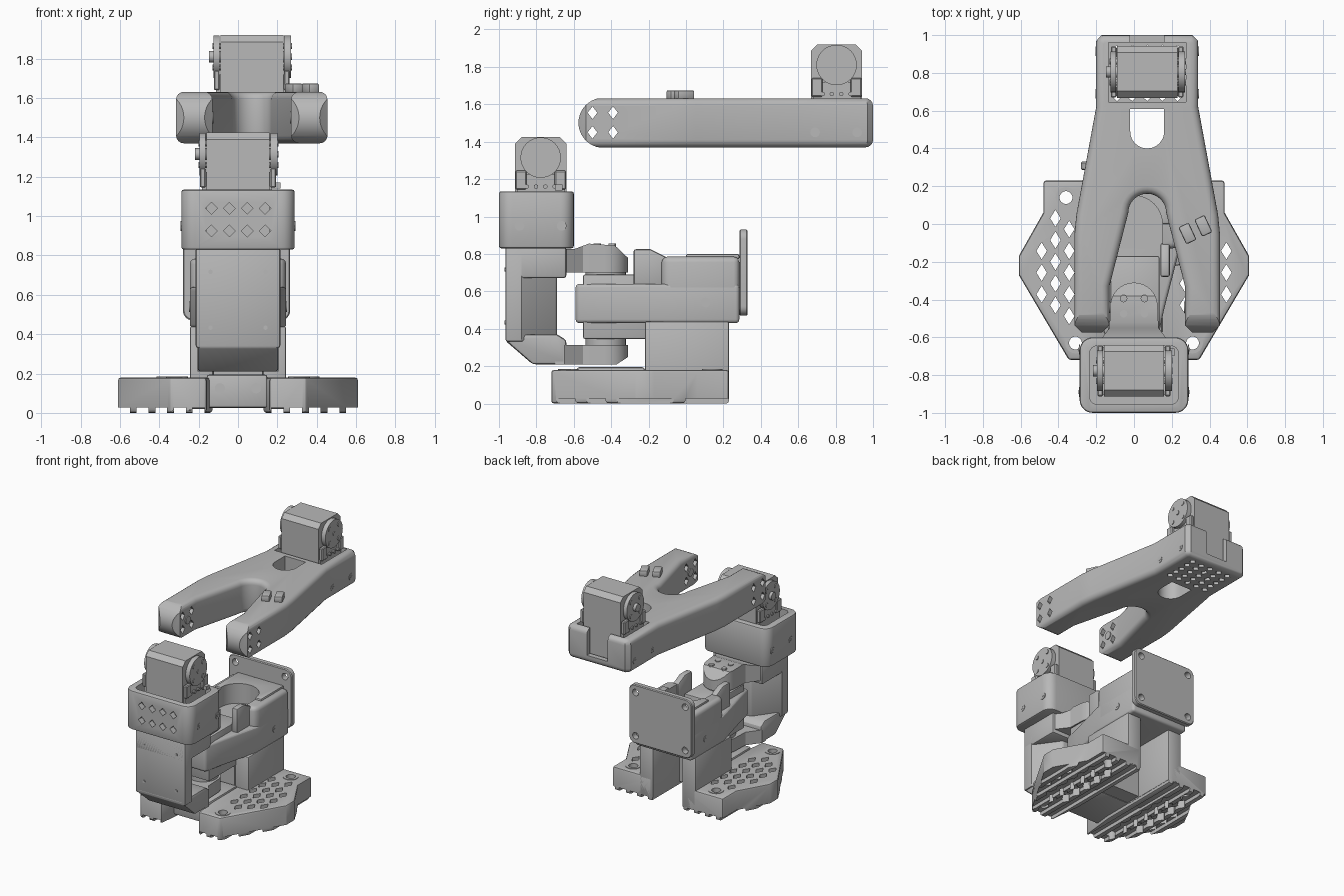
import bpy, bmesh, math
from mathutils import Matrix, Vector

if "Cube" in bpy.data.objects:
    bpy.data.objects.remove(bpy.data.objects["Cube"])

GREY = bpy.data.materials.new("printed_grey")
GREY.diffuse_color = (0.48, 0.48, 0.48, 1)
GREY.use_nodes = True
GREY.node_tree.nodes["Principled BSDF"].inputs["Base Color"].default_value = GREY.diffuse_color


def finish(name, bm, bevel=0.0, seg=3):
    bmesh.ops.recalc_face_normals(bm, faces=bm.faces)
    me = bpy.data.meshes.new(name)
    bm.to_mesh(me)
    bm.free()
    ob = bpy.data.objects.new(name, me)
    bpy.context.collection.objects.link(ob)
    me.materials.append(GREY)
    if bevel:
        m = ob.modifiers.new("bevel", 'BEVEL')
        m.width, m.segments, m.limit_method, m.angle_limit = bevel, seg, 'ANGLE', math.radians(40)
        bake(ob)
    return ob


def bake(ob):
    bpy.context.view_layer.objects.active = ob
    for m in list(ob.modifiers):
        bpy.ops.object.modifier_apply(modifier=m.name)


def boolean(ob, tool, op='DIFFERENCE'):
    m = ob.modifiers.new("bool", 'BOOLEAN')
    m.operation, m.object, m.solver = op, tool, 'EXACT'
    bake(ob)
    bpy.data.objects.remove(tool)


def add_stack(bm, rings):
    """Skin a closed solid through rings of equal point count."""
    rows = [[bm.verts.new(p) for p in r] for r in rings]
    n = len(rows[0])
    faces = [bm.faces.new(rows[0][::-1]), bm.faces.new(rows[-1])]
    for lo, hi in zip(rows, rows[1:]):
        faces += [bm.faces.new((lo[i], lo[(i + 1) % n], hi[(i + 1) % n], hi[i])) for i in range(n)]
    bmesh.ops.recalc_face_normals(bm, faces=faces)


def add_prism(bm, pts, a, b, axis='z'):
    """Extrude a 2D outline from a to b along an axis (z: xy, x: yz, y: xz)."""
    place = {'z': lambda p, t: (p[0], p[1], t), 'x': lambda p, t: (t, p[0], p[1]),
             'y': lambda p, t: (p[0], t, p[1])}[axis]
    add_stack(bm, [[place(p, t) for p in pts] for t in (a, b)])


def prism(name, pts, a, b, axis='z', bevel=0.0, seg=3):
    bm = bmesh.new()
    add_prism(bm, pts, a, b, axis)
    return finish(name, bm, bevel, seg)


def inset(pts, d):
    """Move a counter-clockwise outline inward by d with mitred corners."""
    out = []
    for i, p in enumerate(pts):
        p = Vector(p)
        e0, e1 = (p - Vector(pts[i - 1])).normalized(), (Vector(pts[(i + 1) % len(pts)]) - p).normalized()
        n0, n1 = Vector((-e0.y, e0.x)), Vector((-e1.y, e1.x))
        out.append(tuple(p + (n0 + n1) * (d / (1 + n0.dot(n1)))))
    return out


def rect(x0, x1, y0, y1):
    return [(x0, y0), (x1, y0), (x1, y1), (x0, y1)]


def arc(cx, cy, r, a0, a1, n=12):
    ang = [math.radians(a0 + (a1 - a0) * i / n) for i in range(n + 1)]
    return [(cx + r * math.cos(a), cy + r * math.sin(a)) for a in ang]


def circle(cx, cy, r, n=24):
    return arc(cx, cy, r, 0, 360, n)[:-1]


def diamond(cx, cy, rx, ry):
    return [(cx + rx, cy), (cx, cy + ry), (cx - rx, cy), (cx, cy - ry)]


def round_rect(x0, x1, y0, y1, r):
    return (arc(x1 - r, y1 - r, r, 0, 90, 6) + arc(x0 + r, y1 - r, r, 90, 180, 6)
            + arc(x0 + r, y0 + r, r, 180, 270, 6) + arc(x1 - r, y0 + r, r, 270, 360, 6))


def cut(ob, shapes):
    """Subtract a list of disjoint (outline, a, b, axis) prisms."""
    bm = bmesh.new()
    for s in shapes:
        add_prism(bm, *s)
    boolean(ob, finish("cutter", bm))


def screw(name, x, y, z, axis):
    c = {'x': (y, z), 'y': (x, z), 'z': (x, y)}[axis]
    t = {'x': x, 'y': y, 'z': z}[axis]
    prism(name, circle(*c, 0.026, 16), t - 0.003, t + 0.003, axis)
    prism(name + "_socket", circle(*c, 0.011, 6), t - 0.005, t + 0.005, axis)


def horn(name, c, t0, t1, axis, r=0.108):
    """Round output disc with its small fixing bolts."""
    prism(name, circle(*c, r, 32), t0, t1, axis)
    for i in range(5):
        d = 0 if i == 4 else r * 0.72
        a = math.radians(45 + 90 * i)
        prism(name + "_bolt", circle(c[0] + d * math.cos(a), c[1] + d * math.sin(a), 0.016, 12),
              t0 - 0.005, t1 + 0.005, axis)


def servo(name, cx, cy, top, bottom):
    """Upright motor with side discs, lower flanges and connector pins."""
    y0, y1, zc = cy - 0.137, cy + 0.137, top - 0.11
    prism(name + "_body", [(y0, bottom), (y1, bottom), (y1, top - 0.035), (y1 - 0.035, top),
                           (y0 + 0.035, top), (y0, top - 0.035)], cx - 0.16, cx + 0.16, 'x')
    prism(name + "_case", rect(y0 + 0.01, y1 - 0.01, bottom, top - 0.2), cx - 0.182, cx + 0.172, 'x')
    horn(name + "_disc_right", (cy, zc), cx + 0.165, cx + 0.2, 'x')
    horn(name + "_disc_left", (cy, zc), cx - 0.195, cx - 0.165, 'x')
    prism(name + "_shaft_stub", circle(cy, zc, 0.03), cx - 0.218, cx + 0.17, 'x')
    for s in (-1, 1):
        for k in (-1, 1):
            prism(name + "_lug", rect(cy + k * 0.105 - 0.03, cy + k * 0.105 + 0.03, top - 0.28, top - 0.18),
                  cx + s * 0.178 - 0.015, cx + s * 0.178 + 0.015, 'x', 0.006, 1)
        for k in range(4):
            prism(name + "_pin", circle(cy - 0.075 + 0.05 * k, top - 0.265, 0.012, 10),
                  cx + s * 0.18 - 0.012, cx + s * 0.18 + 0.012, 'x')


# Base: two perforated wings with ridged undersides
wing = [(0.13, 0.23), (0.48, 0.23), (0.48, 0.06), (0.61, -0.17), (0.61, -0.27), (0.345, -0.72), (0.16, -0.72), (0.13, -0.45)]
for side, s in (("left", -1), ("right", 1)):
    ob = prism("base_wing_" + side, [(s * x, y) for x, y in wing], 0, 0.18, 'z', 0.015, 2)
    holes = [(0.36, 0.14), (0.31, -0.63)]
    cut(ob, [(rect(s * x - 0.03, s * x + 0.03, -0.9, 0.4), -0.05, 0.028, 'z')
             for x in [0.2 + 0.095 * i for i in range(5)]])
    shapes = [(circle(s * x, y, 0.035), -0.1, 0.3, 'z') for x, y in holes]
    for i in range(5):
        for j in range(9):
            x, y = 0.27 + 0.073 * i, -0.66 + 0.115 * j + (0.0575 if i % 2 else 0)
            limit = min(0.61, 0.61 + (y + 0.27) * 0.589, 0.61 - (y + 0.17) * 0.565)
            if x < limit - 0.055 and y < 0.17 and all(math.hypot(x - a, y - b) > 0.115 for a, b in holes):
                shapes.append((diamond(s * x, y, 0.028, 0.045), -0.1, 0.3, 'z'))
    cut(ob, shapes)
    for x, y in holes:
        rim = prism("base_screw_rim", circle(s * x, y, 0.055), 0.17, 0.184)
        cut(rim, [(circle(s * x, y, 0.034), 0.1, 0.3, 'z')])
    prism("base_pillar_" + side, rect(*sorted((s * 0.125, s * 0.245)), -0.22, 0.23), 0.02, 0.44, 'z', 0.012, 2)
    screw("base_screw", s * 0.092, -0.585, 0.125, 'y')
prism("base_bridge", rect(-0.16, 0.15, -0.585, -0.22), 0.025, 0.195, 'z', 0.015, 2)
prism("base_motor", rect(-0.125, 0.125, -0.22, -0.1), 0.03, 0.44)

# Shoulder bracket: tapered tray with a taller rear box
prism("shoulder_tray", [(-0.13, -0.59), (0.13, -0.59), (0.16, -0.45), (0.245, -0.12), (0.245, 0.285),
                        (-0.245, 0.285), (-0.245, -0.12), (-0.16, -0.45)], 0.43, 0.64, 'z', 0.02)
box = prism("shoulder_box", [(-0.23, -0.13), (0.23, -0.13), (0.245, -0.08), (0.245, 0.285), (-0.245, 0.285),
                             (-0.245, -0.08)], 0.5, 0.785, 'z', 0.03)
cut(box, [(arc(0, 0, 0.15, 0, 180, 16) + [(-0.15, -0.2), (0.15, -0.2)], 0.645, 0.9, 'z')])
for s in (-1, 1):
    prism("shoulder_cheek", [(-0.28, 0.63), (-0.1, 0.63), (-0.1, 0.78), (-0.19, 0.825), (-0.28, 0.825)],
          s * 0.165 - 0.025, s * 0.165 + 0.025, 'x', 0.012, 2)
    screw("shoulder_screw", s * 0.245, 0.105, 0.54, 'x')
cap = prism("shoulder_rear_cap", rect(-0.2, 0.2, 0.0, 0.285), 0.77, 0.8, 'z', 0.01, 2)
cut(cap, [(circle(0, 0, 0.15, 32), 0.7, 0.9, 'z')])
prism("shoulder_motor", rect(-0.125, 0.135, -0.55, -0.17), 0.345, 0.69, 'z', 0.01, 2)
horn("shoulder_disc_top", (0, -0.43), 0.68, 0.725, 'z')
horn("shoulder_disc_bottom", (0, -0.43), 0.305, 0.35, 'z')

# Rear mounting plate with four corner holes
plate = prism("mounting_plate", round_rect(-0.28, 0.265, 0.47, 0.93, 0.05), 0.285, 0.33, 'y', 0.006, 1)
cut(plate, [(circle(-0.008 + a * 0.215, 0.7 + b * 0.17, 0.026, 16), 0.2, 0.4, 'y') for a in (-1, 1) for b in (-1, 1)])

# C-shaped yoke: spine, upper and lower arms
prism("yoke_spine", [(-0.215, -0.965), (0.215, -0.965), (0.215, -0.88), (0.08, -0.69), (-0.08, -0.69),
                     (-0.215, -0.88)], 0.33, 0.84, 'z', 0.012, 2)
prism("yoke_top", rect(-0.965, -0.64, 0.67, 0.84), -0.215, 0.215, 'x', 0.015, 2)
prism("yoke_foot", [(-0.965, 0.37), (-0.965, 0.335), (-0.82, 0.21), (-0.64, 0.21), (-0.64, 0.34), (-0.69, 0.37)],
      -0.205, 0.205, 'x', 0.015, 2)
arm_plan = [(-0.205, -0.7), (-0.205, -0.65), (-0.13, -0.55)] + arc(0, -0.435, 0.125, 180, 0, 16) + \
           [(0.13, -0.55), (0.205, -0.65), (0.205, -0.7)]
for nm, prof in (("yoke_arm_upper", [(-0.72, 0.7), (-0.28, 0.7), (-0.28, 0.75), (-0.38, 0.845), (-0.52, 0.855),
                                     (-0.6, 0.825), (-0.72, 0.825)]),
                 ("yoke_arm_lower", [(-0.72, 0.21), (-0.37, 0.21), (-0.3, 0.255), (-0.3, 0.312), (-0.72, 0.312)])):
    ob = prism(nm, arm_plan, 0.1, 1)
    boolean(ob, prism("tool", prof, -0.4, 0.4, 'x'), 'INTERSECT')
for a in (-1, 1):
    for b in (-1, 1):
        prism("yoke_arm_bolt", circle(a * 0.055, -0.435 + b * 0.04, 0.02, 12), 0.83, 0.857)
        prism("spine_rivet", circle(a * 0.14, 0.575 + b * 0.142, 0.011, 12), -0.97, -0.96, 'y')

# Elbow motor holder with diamond vents
holder = prism("motor_holder", round_rect(-0.288, 0.288, -1.0, -0.6, 0.07), 0.83, 1.135, 'z', 0.012, 2)
cut(holder, [(round_rect(-0.235, 0.235, -0.955, -0.645, 0.04), 0.87, 1.3, 'z')])
cut(holder, [(diamond(-0.135 + 0.091 * i, z, 0.03, 0.03), -1.1, -0.93, 'y') for i in range(4) for z in (0.925, 1.04)])
for s in (-1, 1):
    for y in (-0.89, -0.665):
        screw("holder_screw", s * 0.288, y, 0.95, 'x')
servo("elbow_motor", 0.0, -0.777, 1.425, 0.86)
prism("elbow_cable_plug", rect(0.17, 0.215, -0.7, -0.66), 1.14, 1.17)

# Forked arm: rounded-edge plan shape trimmed by a round-nosed side profile
C = 0.07
half = [(-0.24, 1.0), (-0.27, 0.97), (-0.27, 0.62), (-0.375, 0.05), (-0.385, -0.05), (-0.385, -0.535),
        (-0.345, -0.575), (-0.24, -0.575), (-0.2, -0.535), (-0.2, -0.33)]
fork = [(C + x, y) for x, y in half] + arc(C, 0.06, 0.1, 180, 0, 16) + [(C - x, y) for x, y in half[::-1]]
R, Z0, Z1 = 0.04, 1.37, 1.632
levels = [(R * (1 - math.sin(a)), R * (1 - math.cos(a))) for a in [math.radians(22.5 * i) for i in range(5)]]
bm = bmesh.new()
add_stack(bm, [[(*p, Z0 + h) for p in inset(fork, d)] for d, h in levels]
          + [[(*p, Z1 - h) for p in inset(fork, d)] for d, h in levels[::-1]])
ob = finish("forked_arm", bm)
nose = arc(-0.441, 1.501, 0.134, 90, 270, 20) + [(1.1, 1.367), (1.1, 1.635)]
boolean(ob, prism("tool", nose, -1, 1, 'x'), 'INTERSECT')
cut(ob, [(arc(C, 0.49, 0.09, 180, 360, 16) + [(C + 0.09, 0.61), (C - 0.09, 0.61)], 1.2, 1.8, 'z')])
cut(ob, [(rect(C - 0.205, C + 0.205, 0.645, 0.96), 1.41, 1.8, 'z')])
cut(ob, [(rect(C - 0.09, C + 0.09, 0.93, 1.1), 1.43, 1.8, 'z')])
cut(ob, [(diamond(C - 0.16 + 0.08 * i, 0.675 + 0.062 * j, 0.026, 0.024), 1.3, 1.5, 'z')
         for i in range(5) for j in range(5)])
cut(ob, [(diamond(y, z, 0.026, 0.034), -1, 1, 'x') for y in (-0.5, -0.39) for z in (1.45, 1.555)])
for s in (-1, 1):
    for y in (0.69, 0.915):
        screw("arm_screw", C + s * 0.27, y, 1.45, 'x')
    # raised rim on each fork tip
    t = C + s * 0.2
    prism("fork_tip_rim", circle(-0.44, 1.501, 0.03), t - 0.006, t + 0.006, 'x')
servo("wrist_motor", C, 0.805, 1.92, 1.42)

# Cable clips on the arm's right branch
for k in (-1, 1):
    bm = bmesh.new()
    add_prism(bm, rect(-0.03, 0.03, -0.05, 0.05), 0, 0.05)
    bmesh.ops.transform(bm, verts=bm.verts, matrix=Matrix.Translation((0.325 + k * 0.042, -0.03 + k * 0.02, 1.625))
                        @ Matrix.Rotation(math.radians(25), 4, 'Z'))
    finish("cable_clip", bm, 0.01, 2)

# Smooth shading with crisp edges
bpy.ops.object.select_all(action='DESELECT')
for o in bpy.context.scene.objects:
    o.select_set(True)
bpy.context.view_layer.objects.active = bpy.context.scene.objects[0]
bpy.ops.object.shade_smooth_by_angle(angle=math.radians(30))
